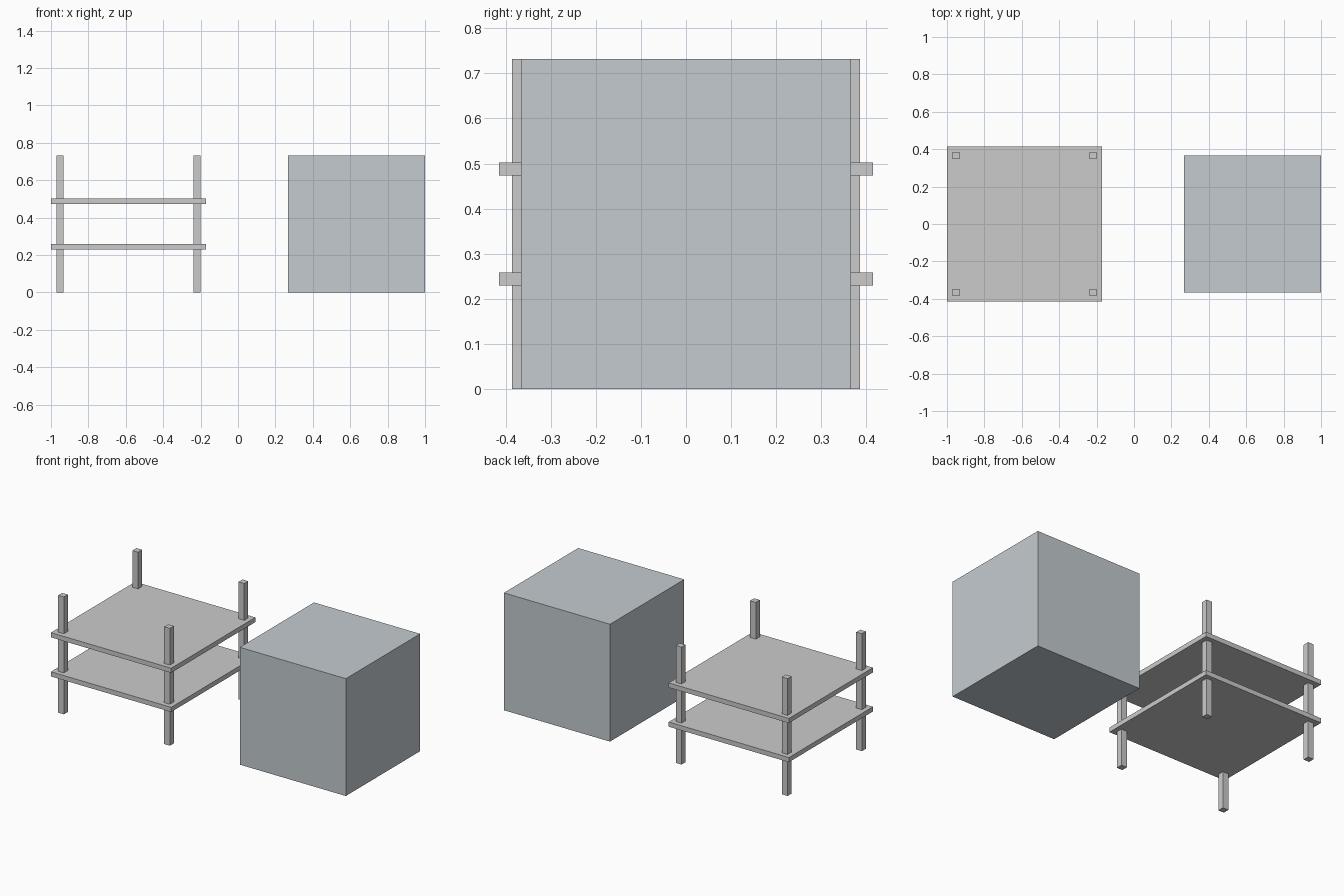
import bpy

if "Cube" in bpy.data.objects:
    bpy.data.objects.remove(bpy.data.objects["Cube"])

U = 2 / 4.1          # scale unit: overall width is 4.1 units
H = 1.5 * U          # shared height of rack and cube
RACK_X = -1 + 0.85 * U
CUBE_X = 1 - 0.75 * U


def box(name, centre, size):
    bpy.ops.mesh.primitive_cube_add(size=1, location=centre)
    ob = bpy.context.object
    ob.name = name
    ob.scale = size
    bpy.ops.object.transform_apply(location=False, rotation=False, scale=True)
    return ob


# Rack posts at the four corners
for side, sx in (("left", -1), ("right", 1)):
    for end, sy in (("front", -1), ("back", 1)):
        box(f"{end}_{side}_post",
            (RACK_X + sx * 0.75 * U, sy * 0.75 * U, H / 2),
            (0.08 * U, 0.08 * U, H))

# Two shelves at one third and two thirds of the height
for name, f in (("lower_shelf", 1 / 3), ("upper_shelf", 2 / 3)):
    box(name, (RACK_X, 0, H * f), (1.7 * U, 1.7 * U, 0.06 * U))

# Solid cube beside the rack
cube = box("solid_block", (CUBE_X, 0, H / 2), (H, H, H))
mat = bpy.data.materials.new("blue_grey")
mat.diffuse_color = (0.55, 0.6, 0.63, 1)
mat.use_nodes = True
mat.node_tree.nodes["Principled BSDF"].inputs["Base Color"].default_value = mat.diffuse_color
cube.data.materials.append(mat)
